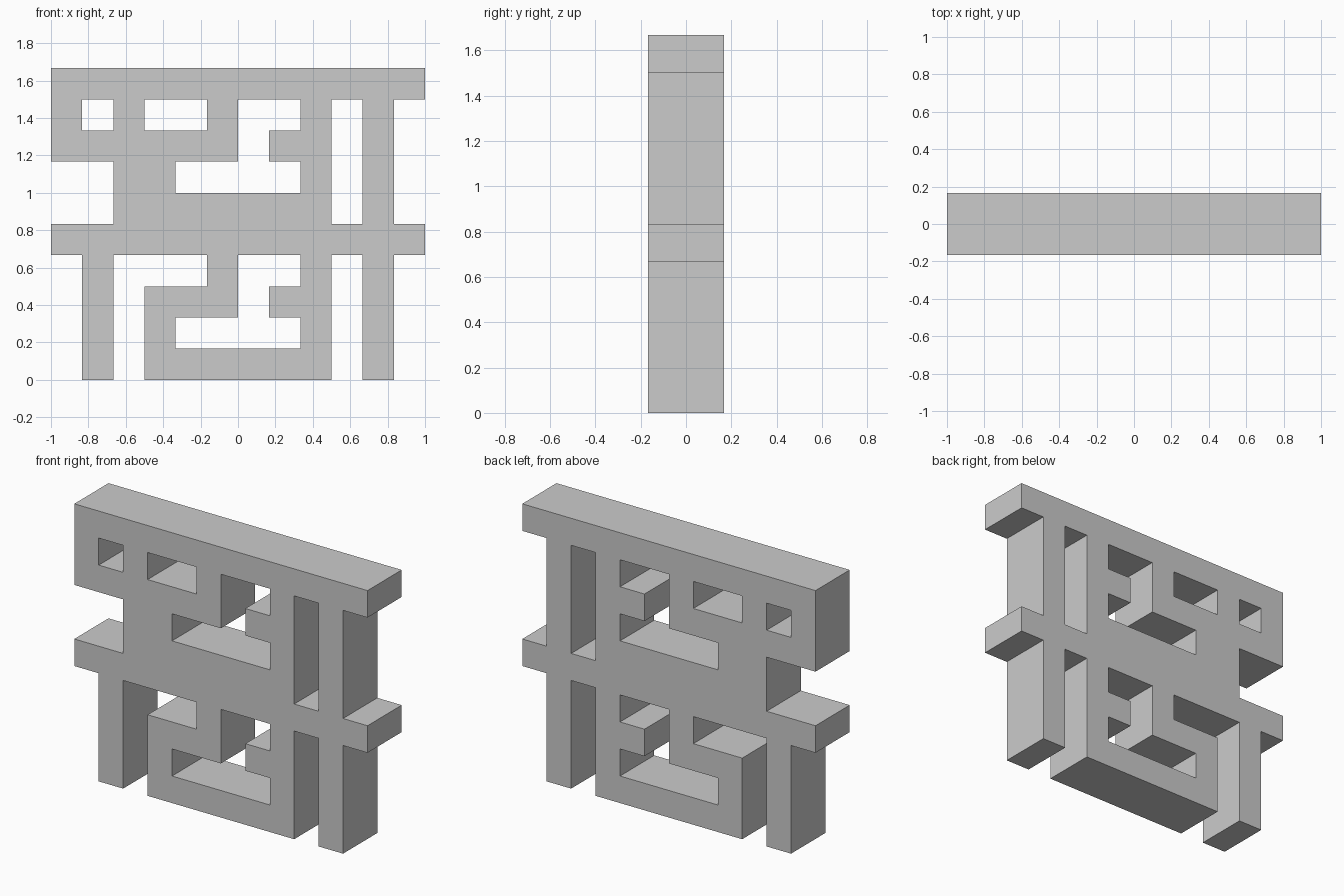
import bpy
import bmesh

cube = bpy.data.objects.get("Cube")
if cube:
    bpy.data.objects.remove(cube, do_unlink=True)

UNIT = 1 / 6      # bar width; the panel is 12 units wide and 10 high
DEPTH = 2 * UNIT

# Bars of the lattice, in units: left, bottom, right, top
BARS = [
    (0, 9, 12, 10),    # top rail
    (0, 4, 12, 5),     # middle rail
    (10, 0, 11, 10),   # outer post
    (8, 0, 9, 10),     # inner post
    (1, 0, 2, 4),      # lower leg
    # upper half
    (0, 7, 1, 9),      # end upright
    (0, 7, 6, 8),      # sill
    (2, 5, 3, 9),      # upright
    (3, 5, 4, 8),      # upright thickening
    (5, 7, 6, 9),      # hook stem
    (2, 5, 9, 6),      # cross beam
    (7, 7, 8, 8),      # stub
    # lower half
    (5, 2, 6, 4),      # hook stem
    (3, 2, 6, 3),      # hook arm
    (3, 0, 4, 3),      # hook side
    (3, 0, 9, 1),      # base
    (7, 2, 8, 3),      # stub
]

grey = bpy.data.materials.new("light grey")
grey.use_nodes = True
colour = (0.6, 0.6, 0.6, 1)
grey.diffuse_color = colour
grey.node_tree.nodes["Principled BSDF"].inputs["Base Color"].default_value = colour

# Merge the bars into one sheet of square cells
cells = {(c, r) for l, b, rt, t in BARS for c in range(l, rt) for r in range(b, t)}

bm = bmesh.new()
for c, r in sorted(cells):
    corners = [(c, r), (c + 1, r), (c + 1, r + 1), (c, r + 1)]
    bm.faces.new([bm.verts.new((i * UNIT - 1, 0, j * UNIT)) for i, j in corners])
bmesh.ops.remove_doubles(bm, verts=bm.verts[:], dist=0.001)

mesh = bpy.data.meshes.new("lattice_panel")
bm.to_mesh(mesh)
bm.free()
mesh.materials.append(grey)
panel = bpy.data.objects.new("lattice_panel", mesh)
bpy.context.collection.objects.link(panel)

# Thicken evenly to the front and back
solid = panel.modifiers.new("thickness", "SOLIDIFY")
solid.thickness = DEPTH
solid.offset = 0
